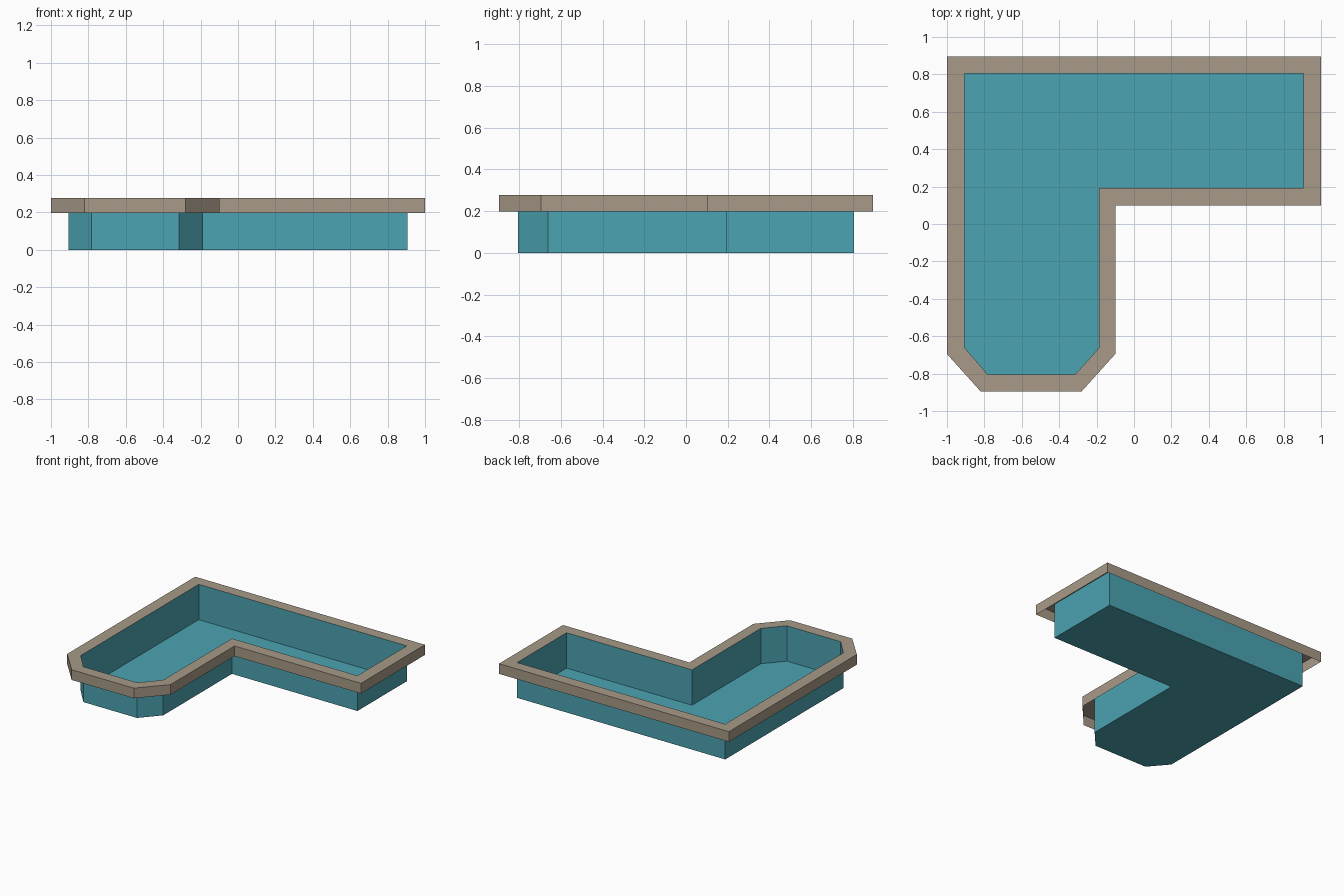
import bpy
import bmesh

RIM_TOP, RIM_BOTTOM = 0.278, 0.198

# Plan outlines, counter-clockwise from the back left corner of the long leg
OUTER = [(-1, 0.895), (-1, -0.695), (-0.82, -0.895), (-0.28, -0.895),
         (-0.1, -0.695), (-0.1, 0.1), (1, 0.1), (1, 0.895)]
INNER = [(-0.905, 0.805), (-0.905, -0.662), (-0.782, -0.805), (-0.315, -0.805),
         (-0.187, -0.662), (-0.187, 0.192), (0.905, 0.192), (0.905, 0.805)]


def make_material(name, colour):
    mat = bpy.data.materials.new(name)
    mat.use_nodes = True
    mat.diffuse_color = colour
    mat.node_tree.nodes["Principled BSDF"].inputs["Base Color"].default_value = colour
    return mat


def build(name, loops, mat, floor=False):
    """Bridge successive (outline, height) loops; optionally fill the first."""
    bm = bmesh.new()
    rings = [[bm.verts.new((x, y, z)) for x, y in outline] for outline, z in loops]
    for low, high in zip(rings, rings[1:]):
        for i in range(len(low)):
            j = (i + 1) % len(low)
            bm.faces.new((low[i], low[j], high[j], high[i]))
    if floor:
        bm.faces.new(rings[0])
        # Basin faces look into the pool
        for face in bm.faces:
            if abs(face.normal.z) < 0.5:
                face.normal_flip()
    bm.normal_update()
    mesh = bpy.data.meshes.new(name)
    bm.to_mesh(mesh)
    bm.free()
    mesh.materials.append(mat)
    obj = bpy.data.objects.new(name, mesh)
    bpy.context.collection.objects.link(obj)
    return obj


cube = bpy.data.objects.get("Cube")
if cube:
    bpy.data.objects.remove(cube, do_unlink=True)

teal = make_material("pool_teal", (0.070, 0.366, 0.440, 1))
stone = make_material("rim_stone", (0.392, 0.323, 0.246, 1))

# Thin-walled basin with a flat floor
build("pool_basin", [(INNER, 0), (INNER, RIM_TOP)], teal, floor=True)

# Overhanging coping: outer skirt and flat top, open underneath
build("pool_rim", [(OUTER, RIM_BOTTOM), (OUTER, RIM_TOP), (INNER, RIM_TOP)], stone)
